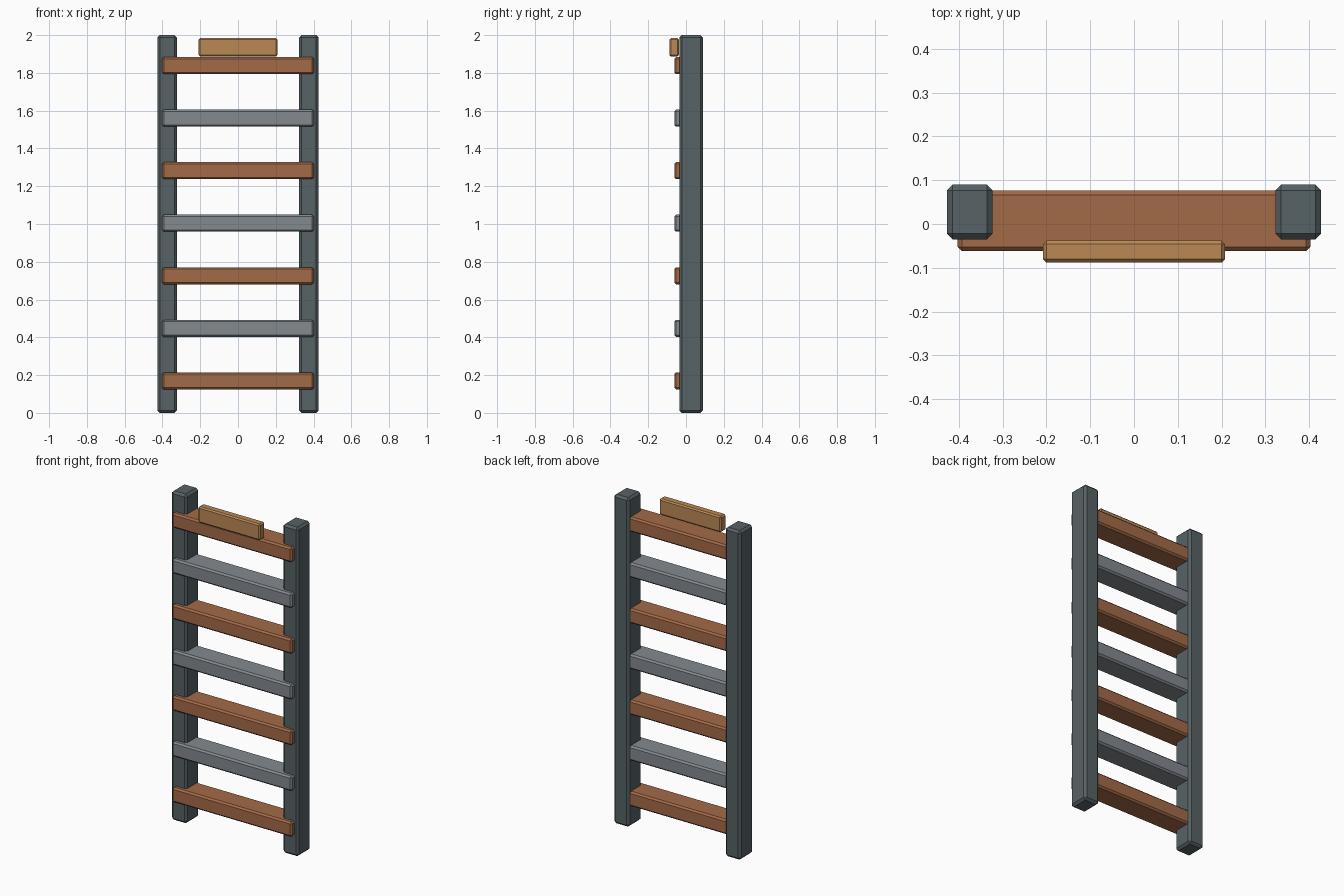
import bpy

if "Cube" in bpy.data.objects:
    bpy.data.objects.remove(bpy.data.objects["Cube"])


def material(name, rgb):
    mat = bpy.data.materials.new(name)
    mat.diffuse_color = (*rgb, 1.0)
    mat.use_nodes = True
    mat.node_tree.nodes["Principled BSDF"].inputs["Base Color"].default_value = mat.diffuse_color
    return mat


SLATE = material("dark slate", (0.095, 0.122, 0.130))
RUST = material("rust brown", (0.370, 0.145, 0.064))
GREY = material("steel grey", (0.226, 0.252, 0.273))
TAN = material("light tan", (0.500, 0.250, 0.090))


def beveled_box(name, low, high, bevel, mat):
    """Box between two corners with chamfered edges."""
    centre = [(a + b) / 2 for a, b in zip(low, high)]
    bpy.ops.mesh.primitive_cube_add(size=1, location=centre)
    obj = bpy.context.object
    obj.name = name
    obj.scale = [b - a for a, b in zip(low, high)]
    bpy.ops.object.transform_apply(location=False, rotation=False, scale=True)
    mod = obj.modifiers.new("chamfer", 'BEVEL')
    mod.width = bevel
    mod.segments = 1
    obj.data.materials.append(mat)
    return obj


# Two upright side rails
for side, x in (("left", -0.375), ("right", 0.375)):
    beveled_box(f"{side}_rail", (x - 0.052, -0.035, 0), (x + 0.052, 0.09, 2),
                0.013, SLATE)

# Seven rungs in alternating colours, standing proud of the rails in front
for i in range(7):
    z = 0.17 + i * 0.278
    beveled_box(f"rung_{i + 1}", (-0.403, -0.062, z - 0.045),
                (0.403, 0.076, z + 0.045), 0.01, GREY if i % 2 else RUST)

# Small plate above the top rung
beveled_box("top_plate", (-0.208, -0.088, 1.886), (0.208, -0.038, 1.984),
            0.008, TAN)
